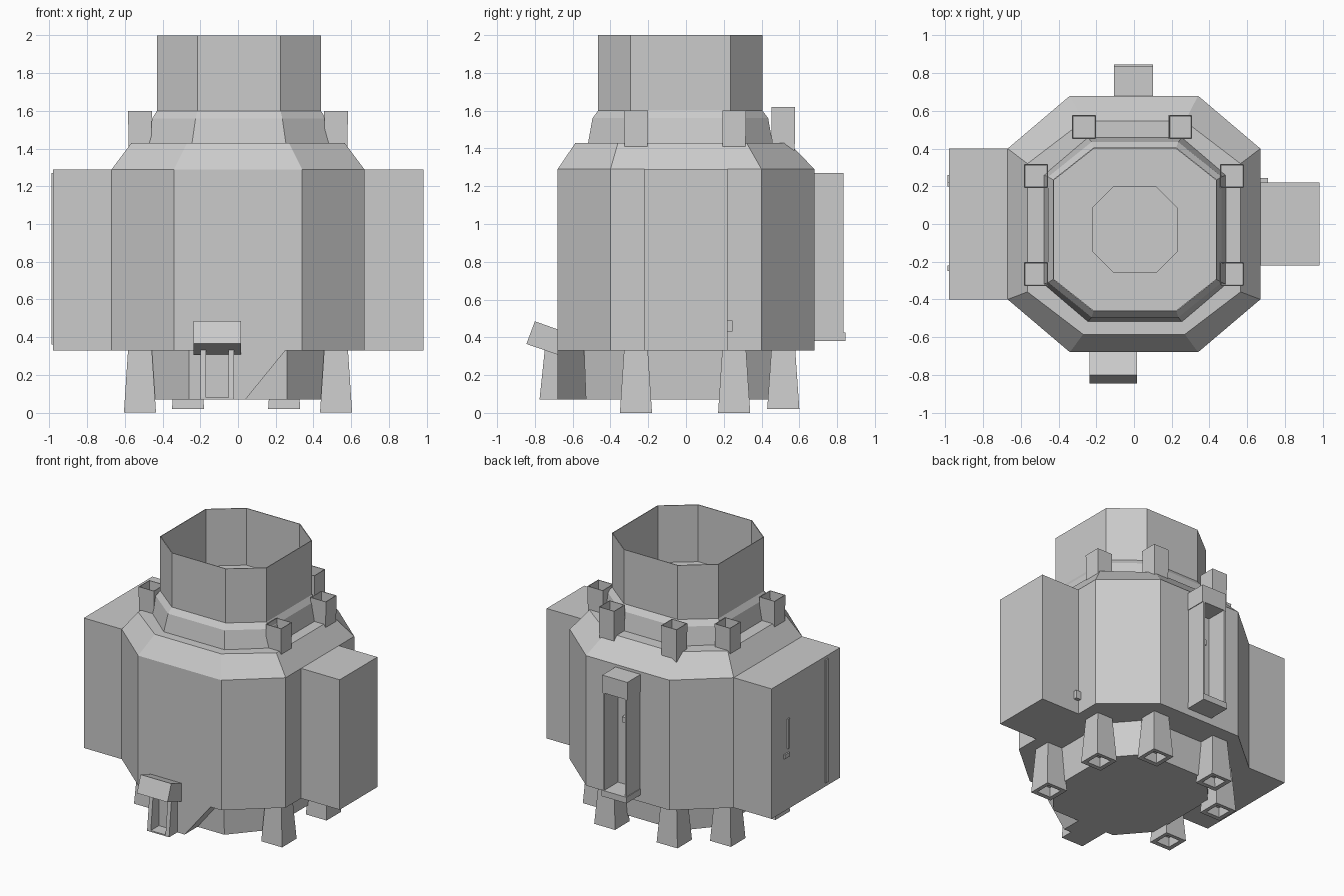
import bpy, bmesh

if "Cube" in bpy.data.objects:
    bpy.data.objects.remove(bpy.data.objects["Cube"])


def make(name, verts, faces):
    me = bpy.data.meshes.new(name)
    me.from_pydata(verts, [], faces)
    bm = bmesh.new()
    bm.from_mesh(me)
    bmesh.ops.recalc_face_normals(bm, faces=bm.faces)
    bm.to_mesh(me)
    bm.free()
    ob = bpy.data.objects.new(name, me)
    bpy.context.collection.objects.link(ob)
    return ob


def loft(name, rings, cap_start=True, cap_end=True):
    n = len(rings[0])
    verts = [p for r in rings for p in r]
    faces = [(k * n + i, k * n + (i + 1) % n, (k + 1) * n + (i + 1) % n, (k + 1) * n + i)
             for k in range(len(rings) - 1) for i in range(n)]
    if cap_start:
        faces.append(tuple(range(n)))
    if cap_end:
        faces.append(tuple(range(len(verts) - n, len(verts))))
    return make(name, verts, faces)


def octagon(z, hx, hy, ax, ay, cx=0.0, cy=0.0):
    # half sizes hx, hy; half flat lengths ax (along x), ay (along y)
    pts = [(hx, -ay), (hx, ay), (ax, hy), (-ax, hy), (-hx, ay), (-hx, -ay), (-ax, -hy), (ax, -hy)]
    return [(cx + x, cy + y, z) for x, y in pts]


def square(x, y, z, h):
    return [(x - h, y - h, z), (x + h, y - h, z), (x + h, y + h, z), (x - h, y + h, z)]


def box(name, x0, x1, y0, y1, z0, z1):
    return loft(name, [[(x0, y0, z), (x1, y0, z), (x1, y1, z), (x0, y1, z)] for z in (z0, z1)])


def prism_x(name, yz, x0, x1):
    return loft(name, [[(x, y, z) for y, z in yz] for x in (x0, x1)])


def prism_y(name, xz, y0, y1):
    return loft(name, [[(x, y, z) for x, z in xz] for y in (y0, y1)])


# Main octagonal body with bevelled shoulder
loft("body", [octagon(0.33, .67, .68, .34, .40),
              octagon(1.29, .67, .68, .34, .40),
              octagon(1.43, .565, .565, .27, .34, 0, -.02)])

# Narrower base
loft("base", [octagon(0.07, .45, .49, .26, .27, 0, -.04),
              octagon(0.34, .46, .50, .26, .27, 0, -.04)])

# Flared collar, open tube and its sunken floor
c = (.005, -.03)
loft("collar_and_tube", [octagon(1.42, .485, .49, .25, .29, *c),
                         octagon(1.56, .46, .465, .23, .28, *c),
                         octagon(1.60, .435, .435, .22, .265, *c),
                         octagon(2.00, .435, .435, .22, .265, *c),
                         octagon(2.00, .430, .430, .217, .262, *c),
                         octagon(1.58, .430, .430, .217, .262, *c),
                         octagon(1.58, .225, .225, .115, .115, *c),
                         octagon(1.53, .225, .225, .115, .115, *c)], cap_start=False)

# Side boxes
box("left_box", -.98, -.60, -.40, .40, .33, 1.29)
box("right_box", .60, .985, -.22, .22, .33, 1.29)

# Hollow legs below, matching open sockets on the shoulder
spots = [(s * .52, y) for s in (-1, 1) for y in (-.265, .255)] + [(-.265, .515), (.245, .515)]
for i, (x, y) in enumerate(spots):
    back = .02 if y > .5 else 0
    loft(f"leg_{i}", [square(x, y, .35, .062), square(x, y, back, .085),
                      square(x, y, back + .002, .055), square(x, y, back + .07, .05)])
    top = 1.62 if y > .5 else 1.60
    loft(f"socket_{i}", [square(x, y, 1.36, .06), square(x, y, top, .063),
                         square(x, y, top, .058), square(x, y, 1.44, .055)])

# Front skirt with slanted right edge
prism_y("front_skirt", [(-.20, .34), (-.20, .07), (.04, .07), (.26, .34)], -.68, -.42)

# Front chute: tilted hood on two cheeks
prism_x("chute_hood", [(-.66, .435), (-.80, .485), (-.845, .365), (-.67, .305)], -.235, .015)
for x in (-.20, -.05):
    prism_x("chute_cheek", [(-.67, .36), (-.745, .36), (-.775, .075), (-.67, .075)], x, x + .03)
box("chute_floor", -.20, -.02, -.775, -.67, .07, .08)

# Back vertical housing: hood, sill and two cheeks
box("housing_hood", -.105, .10, .66, .835, 1.14, 1.27)
box("housing_sill", -.105, .10, .66, .845, .38, .425)
for x in (-.10, .08):
    box("housing_cheek", x, x + .015, .66, .835, .42, 1.15)
box("housing_valve", -.03, .02, .67, .72, .90, .94)

# Small trim
box("left_pipe", -.99, -.97, -.25, -.22, .36, 1.27)
box("left_handle", -.99, -.97, .20, .22, .78, 1.0)
box("left_latch", -.99, -.97, .20, .26, .72, .75)
box("right_nub", .67, .71, .21, .245, .43, .49)
